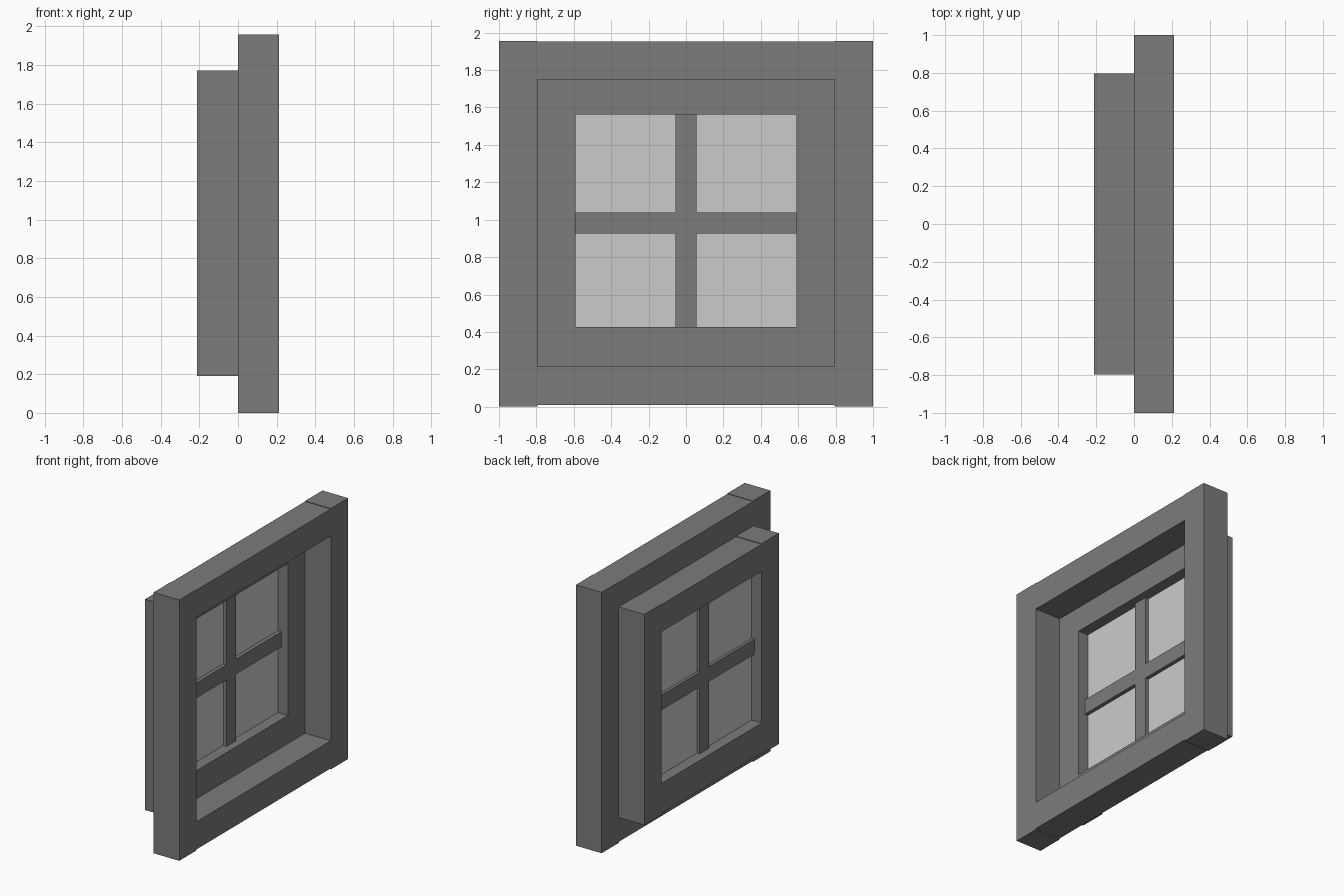
import bpy

if "Cube" in bpy.data.objects:
    bpy.data.objects.remove(bpy.data.objects["Cube"])

dark = bpy.data.materials.new("dark_frame")
dark.diffuse_color = (0.2, 0.2, 0.2, 1)
dark.use_nodes = True
dark.node_tree.nodes["Principled BSDF"].inputs["Base Color"].default_value = dark.diffuse_color


def box(name, x, y, z, mat=None):
    """Box from (min, max) ranges on each axis."""
    bpy.ops.mesh.primitive_cube_add(
        size=1, location=[(a + b) / 2 for a, b in (x, y, z)])
    ob = bpy.context.object
    ob.name = name
    ob.scale = [b - a for a, b in (x, y, z)]
    bpy.ops.object.transform_apply(location=False, rotation=False, scale=True)
    if mat:
        ob.data.materials.append(mat)
    return ob


def frame(name, x, y_in, y_out, stile_z, bottom_z, top_z):
    """Two full-height stiles with rails fitted between them."""
    box(name + "_stile_right", x, (y_in, y_out), stile_z, dark)
    box(name + "_stile_left", x, (-y_out, -y_in), stile_z, dark)
    box(name + "_bottom_rail", x, (-y_in, y_in), bottom_z, dark)
    box(name + "_top_rail", x, (-y_in, y_in), top_z, dark)


# Outer casing and the smaller sash frame behind it
frame("outer_frame", (0, 0.213), 0.795, 1.0, (0, 1.956), (0.008, 0.215), (1.75, 1.952))
frame("inner_frame", (-0.213, 0), 0.592, 0.797, (0.19, 1.77), (0.2, 0.425), (1.563, 1.766))

# Glazing bars: one upright, a crossbar half on each side
bar_x = (-0.152, -0.055)
box("upright_bar", bar_x, (-0.055, 0.055), (0.425, 1.563), dark)
box("crossbar_left", bar_x, (-0.592, -0.055), (0.925, 1.038), dark)
box("crossbar_right", bar_x, (0.055, 0.592), (0.925, 1.038), dark)

# Four glass panes
for col, y in (("left", (-0.592, -0.055)), ("right", (0.055, 0.592))):
    for row, z in (("lower", (0.425, 0.925)), ("upper", (1.038, 1.563))):
        box(f"{row}_{col}_pane", (-0.13, -0.083), y, z)
